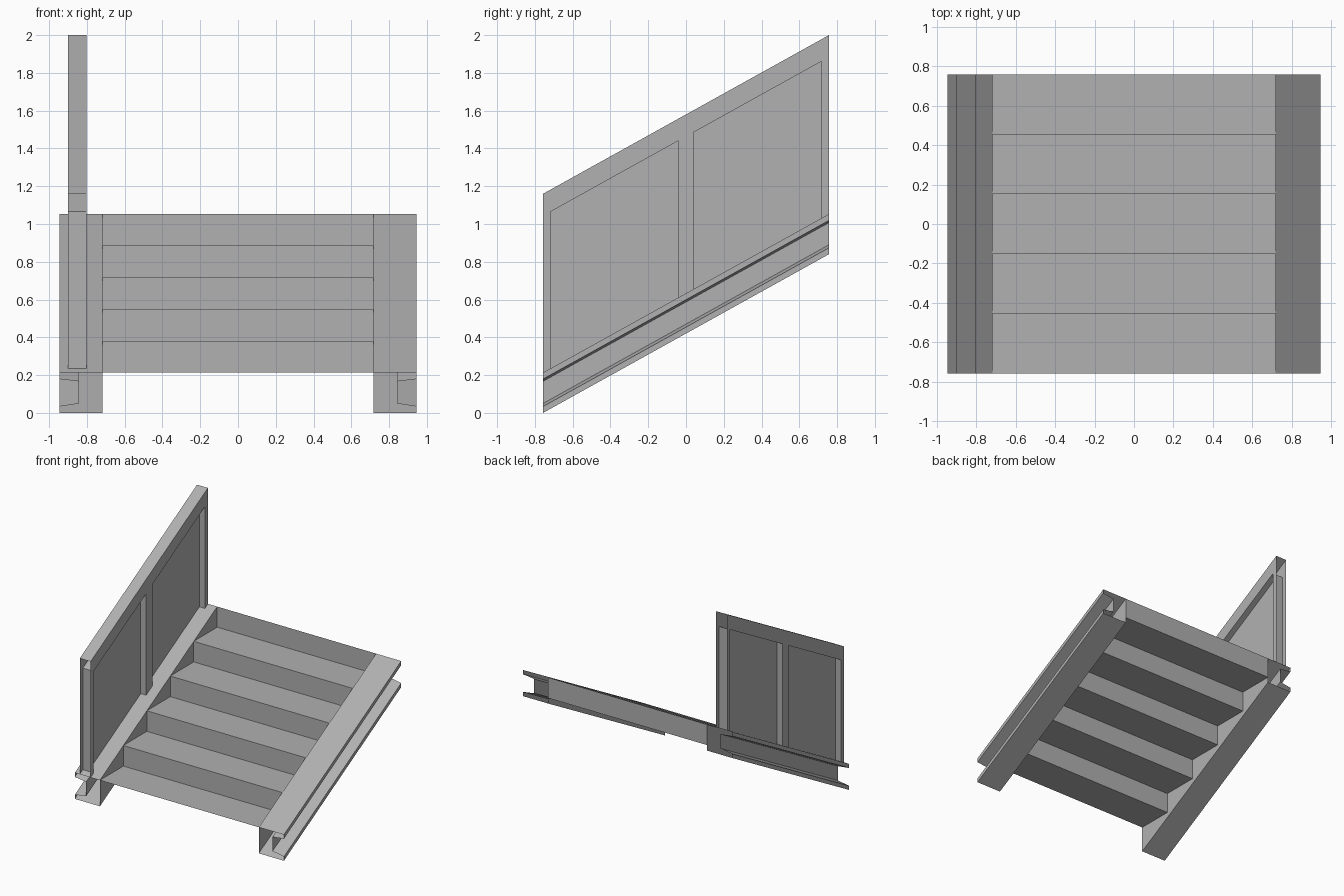
import bpy

if "Cube" in bpy.data.objects:
    bpy.data.objects.remove(bpy.data.objects["Cube"])

Y = 0.757                       # half depth
RISE, STEPS = 0.84, 5
Z0 = 0.213                      # top of the stringer at the front

grey = bpy.data.materials.new("dark_grey")
grey.diffuse_color = (0.44, 0.44, 0.44, 1)
grey.use_nodes = True
grey.node_tree.nodes["Principled BSDF"].inputs["Base Color"].default_value = grey.diffuse_color


def slope(y):
    return Z0 + RISE * (y + Y) / (2 * Y)


def ribbon(name, pts, vec, closed=False, skew=True):
    """Sweep a polyline along vec; heights follow the stair slope if skew."""
    ends = [tuple(p) for p in pts] + [tuple(a + b for a, b in zip(p, vec)) for p in pts]
    verts = [(x, y, z + (slope(y) if skew else 0)) for x, y, z in ends]
    n = len(pts)
    faces = [(i, (i + 1) % n, (i + 1) % n + n, i + n)
             for i in range(n if closed else n - 1)]
    me = bpy.data.meshes.new(name)
    me.from_pydata(verts, [], faces)
    me.materials.append(grey)
    me.update()
    ob = bpy.data.objects.new(name, me)
    bpy.context.collection.objects.link(ob)
    return ob


# Side stringers: hollow channel section with open ends
channel = [(0.718, -Z0), (0.945, -Z0), (0.945, -0.179), (0.842, -0.163),
           (0.842, -0.046), (0.945, -0.034), (0.945, 0), (0.718, 0)]
back = (0, -2 * Y, 0)
ribbon("right_stringer", [(x, Y, h) for x, h in channel], back, True)
ribbon("left_stringer", [(-x, Y, h) for x, h in reversed(channel)], back, True)

# Steps: one folded sheet of treads and risers
fold = [(0.718, -Y, Z0)]
for i in range(STEPS):
    y = -Y + 2 * Y * (i + 1) / STEPS
    fold += [(0.718, y, Z0 + RISE * i / STEPS), (0.718, y, Z0 + RISE * (i + 1) / STEPS)]
ribbon("steps", fold, (-1.436, 0, 0), skew=False)

# Balustrade on the left stringer
XO, XI, XM = -0.9, -0.802, -0.851
LOW, TOP = 0.83, 2 - Z0 - RISE
ribbon("top_rail", [(XI, Y, LOW), (XI, Y, TOP), (XO, Y, TOP), (XO, Y, LOW)], back)

# Posts: half posts at the open ends, a full one in the middle
up = (0, 0, LOW)
E, C = 0.717, 0.04
ribbon("front_post", [(XI, -Y, 0), (XI, -E, 0), (XO, -E, 0), (XO, -Y, 0)], up)
ribbon("back_post", [(XO, Y, 0), (XO, E, 0), (XI, E, 0), (XI, Y, 0)], up)
ribbon("middle_post", [(XO, -C, 0), (XI, -C, 0), (XI, C, 0), (XO, C, 0)], up, True)

# Recessed panels and the rail underside above them
for side, y0, y1 in (("front", -E, -C), ("back", C, E)):
    ribbon(side + "_panel", [(XM, y0, 0), (XM, y1, 0)], up)
    ribbon(side + "_rail_underside", [(XO, y1, LOW), (XI, y1, LOW)], (0, y0 - y1, 0))
